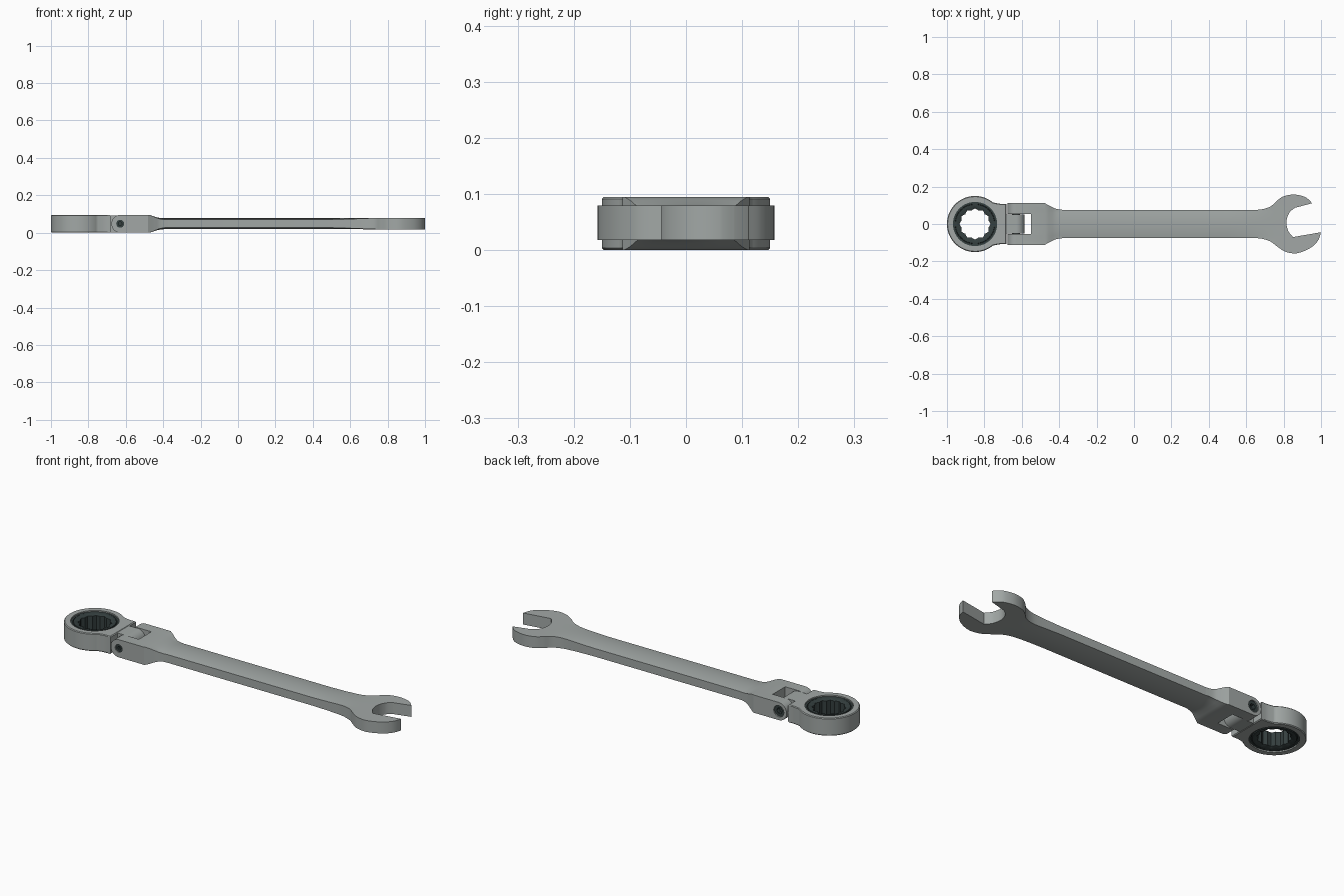
import bpy, bmesh, math

if "Cube" in bpy.data.objects:
    bpy.data.objects.remove(bpy.data.objects["Cube"])

ZC = 0.0475          # mid height of the tool
PIN_X = -0.63


def material(name, col):
    m = bpy.data.materials.new(name)
    m.diffuse_color = (*col, 1)
    m.use_nodes = True
    m.node_tree.nodes["Principled BSDF"].inputs["Base Color"].default_value = m.diffuse_color
    return m


steel = material("steel", (0.36, 0.39, 0.38))
dark = material("dark_steel", (0.035, 0.05, 0.05))


def make(name, bm, mat):
    bmesh.ops.recalc_face_normals(bm, faces=bm.faces[:])
    me = bpy.data.meshes.new(name)
    bm.to_mesh(me)
    bm.free()
    ob = bpy.data.objects.new(name, me)
    bpy.context.collection.objects.link(ob)
    me.materials.append(mat)
    return ob


def skin(name, loops, mat, cap=True):
    """Bridge equal-length closed loops; cap the ends or join last to first."""
    bm = bmesh.new()
    vs = [[bm.verts.new(p) for p in l] for l in loops]
    n = len(vs[0])
    for a, b in zip(vs, vs[1:] + ([] if cap else vs[:1])):
        for i in range(n):
            bm.faces.new((a[i], a[(i + 1) % n], b[(i + 1) % n], b[i]))
    if cap:
        bm.faces.new(vs[0])
        bm.faces.new(vs[-1])
    return make(name, bm, mat)


def prism_z(name, pts, z0, z1, mat=steel, c=0.0):
    return skin(name, [[(x, y, z) for x, y in pts] for z in (z0, z1)], mat)


def prism_y(name, pts, y0, y1, mat=steel):
    return skin(name, [[(x, y, z) for x, z in pts] for y in (y0, y1)], mat)


def circle(cx, cy, r, n=48, a0=0, a1=360):
    full = a1 - a0 == 360
    return [(cx + r * math.cos(t), cy + r * math.sin(t)) for t in
            (math.radians(a0 + (a1 - a0) * i / (n if full else n - 1)) for i in range(n))]


def spline(p, k=6):
    """Catmull-Rom curve through the points."""
    q = [p[0]] + p + [p[-1]]
    out = []
    for a, b, c, d in zip(q, q[1:], q[2:], q[3:]):
        for i in range(k):
            t = i / k
            out.append(tuple(0.5 * (2 * b[j] + (c[j] - a[j]) * t
                       + (2 * a[j] - 5 * b[j] + 4 * c[j] - d[j]) * t * t
                       + (3 * b[j] - a[j] - 3 * c[j] + d[j]) * t ** 3) for j in (0, 1)))
    return out + [p[-1]]


def boolean(ob, cutter, op):
    m = ob.modifiers.new("cut", 'BOOLEAN')
    m.object, m.operation, m.solver = cutter, op, 'EXACT'
    bpy.context.view_layer.objects.active = ob
    bpy.ops.object.modifier_apply(modifier=m.name)
    bpy.data.objects.remove(cutter)


# handle outline seen from above: fork, shaft and angled open jaw
shoulder = spline([(-0.48, 0.113), (-0.445, 0.094), (-0.415, 0.081), (-0.37, 0.0745)])
upper = spline([(0.62, 0.0745), (0.68, 0.078), (0.73, 0.094), (0.765, 0.125), (0.80, 0.148),
                (0.85, 0.1575), (0.90, 0.150), (0.93, 0.134), (0.952, 0.111)])
mouth = spline([(0.862, 0.087), (0.832, 0.062), (0.815, 0.015), (0.824, -0.035), (0.85, -0.07)])
lower = spline([(1.0, -0.044), (0.983, -0.09), (0.94, -0.13), (0.87, -0.1565), (0.81, -0.148),
                (0.765, -0.12), (0.73, -0.094), (0.68, -0.078), (0.62, -0.0745)])
outline = ([(-0.69, 0.113)] + shoulder + upper + mouth + lower
           + [(x, -y) for x, y in reversed(shoulder)] + [(-0.69, -0.113)])
handle = prism_z("handle", outline, -0.05, 0.15)

# thickness envelope: (x, centre half height, edge half height)
stations = [(PIN_X - 0.0465 * math.cos(a), 0.0465 * math.sin(a) + 0.001, 0.0465 * math.sin(a) + 0.001)
            for a in (math.pi / 2 * i / 12 for i in range(13))]
stations += [(-0.475, 0.0475, 0.0475), (-0.455, 0.042, 0.041), (-0.435, 0.035, 0.032),
             (-0.415, 0.031, 0.025), (-0.39, 0.029, 0.0215), (0.5, 0.029, 0.0215),
             (0.58, 0.0295, 0.0235), (0.66, 0.030, 0.027), (0.72, 0.0305, 0.0297),
             (0.76, 0.0307, 0.0307), (1.05, 0.0307, 0.0307)]
ys = [-0.2, -0.076, -0.06, -0.045, -0.03, -0.015, 0, 0.015, 0.03, 0.045, 0.06, 0.076, 0.2]
loops = []
for x, c, e in stations:
    h = [c - (c - e) * min(1, (y / 0.076) ** 2) for y in ys]
    loops.append([(x, y, ZC + 0.001 * (x > -0.4) + d) for y, d in zip(ys, h)]
                 + [(x, y, ZC + 0.001 * (x > -0.4) - d) for y, d in reversed(list(zip(ys, h)))])
boolean(handle, skin("envelope", loops, steel), 'INTERSECT')

# fork slot and pin holes
boolean(handle, prism_z("slot", [(-0.75, -0.053), (-0.552, -0.053), (-0.552, 0.053), (-0.75, 0.053)],
                        -0.1, 0.2), 'DIFFERENCE')
boolean(handle, prism_y("hole_front", circle(PIN_X, ZC, 0.021), -0.2, 0), 'DIFFERENCE')
boolean(handle, prism_y("hole_back", circle(PIN_X, ZC, 0.030), 0, 0.2), 'DIFFERENCE')

# ring head with neck
arc = circle(-0.85, 0, 0.15, 80, 50, 310)
neck = spline([(-0.682, -0.108), (-0.715, -0.108), arc[-1]], 5)[:-1]
head_pts = arc + neck[::-1] + [(x, -y) for x, y in neck]
S = 0.004


def inset(pts):
    return [(-0.85 + (x + 0.85) * (1 - S / 0.15), y * (1 - S / 0.15)) for x, y in pts]


ring_head = skin("ring_head", [[(x, y, z) for x, y in p] for p, z in
                 ((inset(head_pts), 0), (head_pts, S), (head_pts, 0.095 - S), (inset(head_pts), 0.095))], steel)
boolean(ring_head, prism_z("bore", circle(-0.85, 0, 0.118, 96), -0.1, 0.2), 'DIFFERENCE')

# hinge tongue
tongue = prism_y("hinge_tongue", circle(PIN_X, ZC, 0.0455, 32, -90, 90)
                 + [(-0.70, ZC + 0.0455), (-0.70, ZC - 0.0455)], -0.05, 0.05)

# twelve-point ratchet insert
N = 96
R = 0.083


def star(i):
    f = abs((i % 8) - 4) / 4
    return R * (1 - 0.115 * (1 - f))


half = [(0.119, 0.041), (0.108, 0.041), (0.107, 0.037), (0.105, 0.037), (0.104, 0.043),
        (0.093, 0.043), (0, 0.037)]
profile = half + [(r, -z) for r, z in reversed(half)]
loops = []
for r, z in profile:
    loops.append([(-0.85 + (r or star(i)) * math.cos(2 * math.pi * i / N),
                   (r or star(i)) * math.sin(2 * math.pi * i / N), ZC + z) for i in range(N)])
ratchet = skin("ratchet_insert", loops, dark, cap=False)

# hinge pin with hex socket in its head
pin = prism_y("hinge_pin", circle(PIN_X, ZC, 0.021), -0.107, 0.08, dark)
pin_head = prism_y("hinge_pin_head", circle(PIN_X, ZC, 0.030), 0.06, 0.106, dark)
boolean(pin_head, prism_y("socket", circle(PIN_X, ZC, 0.017, 6), 0.085, 0.2, dark), 'DIFFERENCE')
boolean(pin, prism_y("socket", circle(PIN_X, ZC, 0.010, 6), -0.2, -0.095, dark), 'DIFFERENCE')

# smooth shading with sharp edges kept
for ob in bpy.context.collection.objects:
    bpy.ops.object.select_all(action='DESELECT')
    ob.select_set(True)
    bpy.context.view_layer.objects.active = ob
    bpy.ops.object.shade_smooth_by_angle(angle=math.radians(28))
